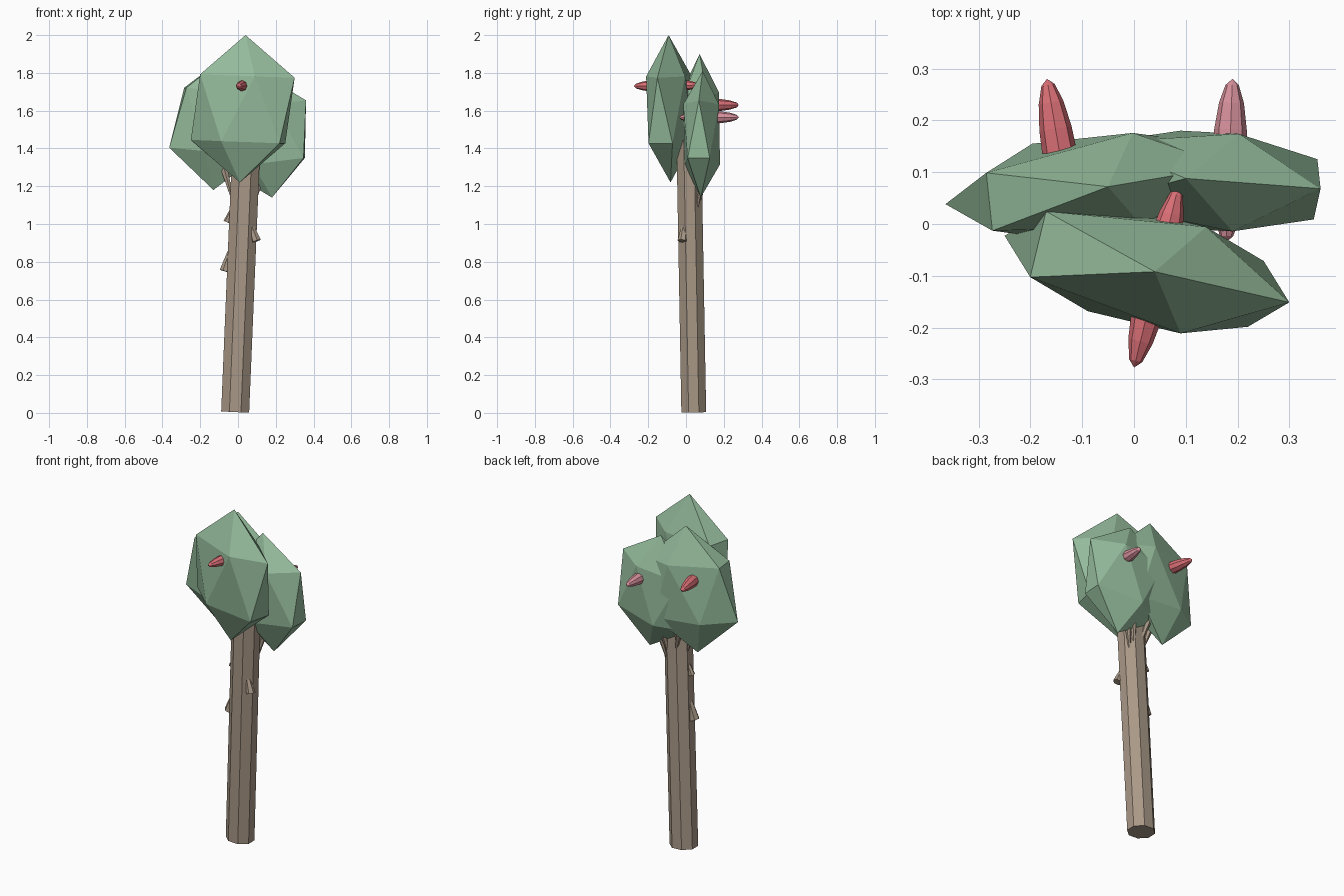
import bpy, bmesh, math
from mathutils import Matrix, Vector

cube = bpy.data.objects.get("Cube")
if cube:
    bpy.data.objects.remove(cube, do_unlink=True)


def material(name, rgb):
    m = bpy.data.materials.new(name)
    m.use_nodes = True
    m.diffuse_color = (*rgb, 1)
    bsdf = next(n for n in m.node_tree.nodes if n.type == 'BSDF_PRINCIPLED')
    bsdf.inputs["Base Color"].default_value = (*rgb, 1)
    bsdf.inputs["Roughness"].default_value = 0.9
    return m


LEAF = material("leaf green", (0.30, 0.50, 0.33))
BARK = material("bark brown", (0.40, 0.32, 0.245))
RED = material("fruit red", (0.70, 0.16, 0.18))
PINK = material("fruit pink", (0.68, 0.28, 0.33))


def finish(name, bm, mat):
    mesh = bpy.data.meshes.new(name)
    bmesh.ops.recalc_face_normals(bm, faces=bm.faces)
    bm.to_mesh(mesh)
    bm.free()
    mesh.materials.append(mat)
    obj = bpy.data.objects.new(name, mesh)
    bpy.context.scene.collection.objects.link(obj)
    return obj


def frame(center, u, v, w):
    """Matrix that maps the unit axes to u, v, w around a centre."""
    m = Matrix((u, v, w)).transposed().to_4x4()
    m.translation = Vector(center)
    return m


def crown(name, center, across, depth, up):
    """Low-poly leaf clump: an icosahedron stretched along three axes."""
    bm = bmesh.new()
    bmesh.ops.create_icosphere(bm, subdivisions=1, radius=1)
    ring = 2 / math.sqrt(5)
    bm.transform(frame(center, Vector(across) / ring, Vector(depth) / ring, Vector(up)))
    finish(name, bm, LEAF)


def limb(name, start, end, r_start, r_end, sides=6):
    """Tapered branch between two points."""
    a, b = Vector(start), Vector(end)
    bm = bmesh.new()
    bmesh.ops.create_cone(bm, cap_ends=True, segments=sides, radius1=r_start,
                          radius2=r_end, depth=(b - a).length)
    turn = (b - a).to_track_quat('Z', 'Y').to_matrix().to_4x4()
    bm.transform(Matrix.Translation((a + b) / 2) @ turn)
    finish(name, bm, BARK)


def fruit(name, tip, tail, radius, mat):
    """Long pod that pierces a leaf clump."""
    a, b = Vector(tip), Vector(tail)
    bm = bmesh.new()
    bmesh.ops.create_uvsphere(bm, u_segments=8, v_segments=8, radius=1)
    turn = (b - a).to_track_quat('Z', 'Y').to_matrix().to_4x4()
    size = Matrix.Diagonal((radius, radius, (b - a).length / 2, 1))
    bm.transform(Matrix.Translation((a + b) / 2) @ turn @ size)
    finish(name, bm, mat)


# Leaning octagonal trunk
bm = bmesh.new()
bmesh.ops.create_cone(bm, cap_ends=True, segments=8, radius1=1, radius2=1, depth=1)
bm.transform(Matrix.Rotation(math.pi / 8, 4, 'Z'))
bm.transform(frame((0.015, 0.028, 0.725), (0.08, 0, -0.004), (0, 0.071, 0.001),
                   (0.06, -0.026, 1.44)))
finish("trunk", bm, BARK)

# Leaf clumps
crown("front_crown", (0.025, -0.087, 1.61), (0.268, -0.062, -0.01), (0.026, 0.108, 0),
      (0.015, -0.005, 0.39))
crown("back_right_crown", (-0.09, 0.075, 1.54), (0.256, 0.038, -0.025), (-0.01, 0.095, 0),
      (0.04, -0.003, 0.36))
crown("back_left_crown", (0.14, 0.083, 1.475), (0.238, -0.017, 0.03), (0.006, 0.099, 0),
      (-0.04, 0.005, 0.335))

# Cut branch stubs
limb("lower_stub", (-0.03, 0.025, 0.88), (-0.07, 0.02, 0.75), 0.014, 0.028)
limb("middle_stub", (-0.025, 0.03, 1.09), (-0.06, 0.03, 1.01), 0.01, 0.018)
limb("left_stub", (0.07, -0.01, 0.99), (0.098, -0.02, 0.91), 0.014, 0.025)

# Thin branches spreading up into the crown
branches = {
    "right_branch": ((-0.03, 0.03, 1.13), (-0.08, 0.06, 1.32)),
    "left_branch": ((0.08, 0.06, 1.08), (0.13, 0.09, 1.3)),
    "back_branch": ((0.02, 0.07, 1.13), (-0.03, 0.1, 1.32)),
    "back_left_branch": ((0.06, 0.07, 1.1), (0.09, 0.1, 1.3)),
}
for name, (low, high) in branches.items():
    limb(name, low, high, 0.006, 0.024)

# Fruit pods
fruit("front_fruit", (0.0, -0.277, 1.73), (0.085, 0.07, 1.735), 0.034, RED)
fruit("back_right_fruit", (-0.168, 0.28, 1.63), (-0.115, -0.03, 1.63), 0.034, RED)
fruit("back_left_fruit", (0.19, 0.28, 1.565), (0.178, -0.035, 1.565), 0.034, PINK)
